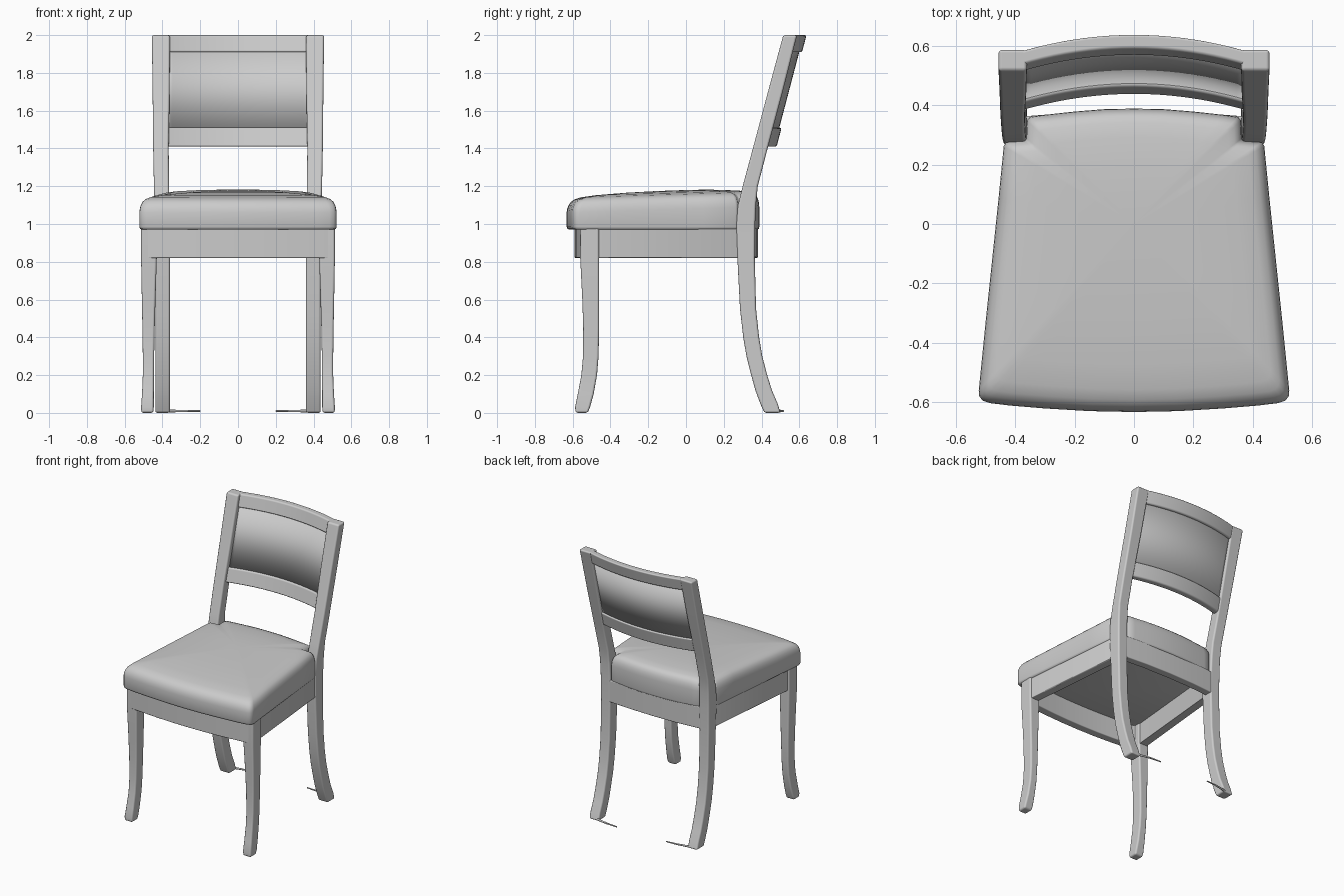
import bpy, bmesh


def make(name, bm, bevel=0.0, mirror=False):
    """Turn a bmesh into a smooth object with optional mirror and rounded edges."""
    bmesh.ops.recalc_face_normals(bm, faces=bm.faces)
    me = bpy.data.meshes.new(name)
    bm.to_mesh(me)
    bm.free()
    for p in me.polygons:
        p.use_smooth = True
    ob = bpy.data.objects.new(name, me)
    bpy.context.collection.objects.link(ob)
    if mirror:
        m = ob.modifiers.new("Mirror", 'MIRROR')
        m.use_mirror_merge = False
    if bevel:
        b = ob.modifiers.new("Bevel", 'BEVEL')
        b.width, b.segments = bevel, 3
        b.limit_method, b.angle_limit = 'ANGLE', 0.7
        b.harden_normals = True
    return ob


def bridge(bm, rings, closed=False):
    """Skin consecutive rings of points, capped unless closed end to end."""
    vs = [[bm.verts.new(p) for p in r] for r in rings]
    n = len(vs[0])
    pairs = list(zip(vs, vs[1:])) + ([(vs[-1], vs[0])] if closed else [])
    for a, b in pairs:
        for i in range(n):
            j = (i + 1) % n
            bm.faces.new((a[i], a[j], b[j], b[i]))
    if not closed:
        bm.faces.new(vs[0])
        bm.faces.new(vs[-1])


def both_sides(half):
    """Mirror a half outline running from front centre to back centre."""
    return half + [(-x, y) for x, y in half[-2:0:-1]]


def leg(name, sections):
    """Loft rectangular sections (z, front y, back y, inner x, outer x)."""
    bm = bmesh.new()
    bridge(bm, [[(x0, y0, z), (x1, y0, z), (x1, y1, z), (x0, y1, z)]
                for z, y0, y1, x0, x1 in sections])
    return make(name, bm, 0.012, True)


def back_slab(name, z0, z1, inset, thick, bevel):
    """Curved slab leaning with the backrest and bowed towards the back."""
    n, half = 20, 0.385
    bm = bmesh.new()
    rings = []
    for i in range(n + 1):
        x = half * (2 * i / n - 1)
        bow = -0.05 * (x / 0.36) ** 2 + inset
        f0 = 0.435 + (z0 - 1.41) * 0.263 + bow
        f1 = 0.435 + (z1 - 1.41) * 0.263 + bow
        rings.append([(x, f0, z0), (x, f0 + thick, z0), (x, f1 + thick, z1), (x, f1, z1)])
    bridge(bm, rings)
    return make(name, bm, bevel)


# Front legs, sabre curved towards the front
leg("front_legs", [
    (0.0, -0.585, -0.52, 0.448, 0.512), (0.03, -0.587, -0.508, 0.446, 0.513),
    (0.1, -0.573, -0.489, 0.446, 0.508), (0.2, -0.554, -0.471, 0.445, 0.504),
    (0.3, -0.545, -0.463, 0.444, 0.504), (0.45, -0.544, -0.46, 0.441, 0.506),
    (0.6, -0.549, -0.46, 0.437, 0.509), (0.82, -0.56, -0.46, 0.43, 0.513),
    (0.98, -0.56, -0.46, 0.43, 0.513)])

# Back legs running up into the backrest posts
leg("back_posts", [
    (0.0, 0.415, 0.5, 0.36, 0.438), (0.05, 0.393, 0.485, 0.36, 0.438),
    (0.12, 0.367, 0.455, 0.36, 0.438), (0.2, 0.345, 0.43, 0.36, 0.438),
    (0.3, 0.32, 0.404, 0.36, 0.438), (0.4, 0.303, 0.387, 0.36, 0.438),
    (0.55, 0.286, 0.371, 0.36, 0.438), (0.82, 0.272, 0.364, 0.36, 0.438),
    (1.0, 0.266, 0.366, 0.36, 0.44), (1.1, 0.275, 0.37, 0.362, 0.442),
    (1.2, 0.3, 0.38, 0.365, 0.445), (1.4, 0.354, 0.432, 0.367, 0.449),
    (1.7, 0.434, 0.512, 0.362, 0.452), (2.0, 0.515, 0.588, 0.36, 0.456)])

# Apron frame with bowed front and back
outer = both_sides([(0, -0.59), (0.13, -0.588), (0.25, -0.582), (0.43, -0.567), (0.51, -0.555),
                    (0.43, 0.28), (0.37, 0.362), (0.2, 0.375), (0, 0.38)])
inner = both_sides([(0, -0.53), (0.13, -0.528), (0.25, -0.522), (0.425, -0.507), (0.44, -0.49),
                    (0.37, 0.27), (0.36, 0.305), (0.2, 0.318), (0, 0.322)])
bm = bmesh.new()
bridge(bm, [[(x, y, z) for x, y in o]
            for o, z in ((outer, 0.82), (outer, 0.98), (inner, 0.98), (inner, 0.82))], closed=True)
make("apron", bm, 0.006)

# Upholstered seat, notched around the posts and crowned
outline = both_sides([
    (0, -0.632), (0.15, -0.629), (0.3, -0.62), (0.42, -0.61), (0.485, -0.602),
    (0.508, -0.594), (0.52, -0.58), (0.522, -0.56), (0.5, -0.34), (0.478, -0.13),
    (0.455, 0.09), (0.438, 0.262), (0.43, 0.275), (0.37, 0.28), (0.362, 0.288),
    (0.36, 0.348), (0.35, 0.36), (0.3, 0.367), (0.2, 0.378), (0.1, 0.386), (0, 0.388)])
levels = [(0.975, 0.97), (0.993, 0.974), (1, 0.985), (1, 1.08), (0.995, 1.1), (0.984, 1.118),
          (0.965, 1.135), (0.935, 1.148), (0.88, 1.158), (0.75, 1.167), (0.5, 1.175),
          (0.25, 1.179), (0.02, 1.18)]
bm = bmesh.new()
bridge(bm, [[(x * s, y * s, z + 0.03 * y * s * (z > 1)) for x, y in outline] for s, z in levels])
make("seat_cushion", bm)

# Backrest: thick rails above and below a recessed panel
back_slab("top_rail", 1.91, 2.0, 0.0, 0.048, 0.01)
back_slab("bottom_rail", 1.41, 1.51, 0.0, 0.045, 0.01)
back_slab("back_panel", 1.49, 1.93, 0.011, 0.022, 0.0)

# Thin spurs on the floor beside the back feet
for side in (-1, 1):
    cu = bpy.data.curves.new("floor_spur", 'CURVE')
    cu.dimensions, cu.bevel_depth, cu.bevel_resolution, cu.use_fill_caps = '3D', 0.007, 2, True
    sp = cu.splines.new('POLY')
    path = [(0.42, 0.48), (0.35, 0.497), (0.28, 0.51), (0.2, 0.515)]
    sp.points.add(len(path) - 1)
    for pt, (x, y), r in zip(sp.points, path, (1.3, 1.0, 0.8, 0.6)):
        pt.co = (x * side, y, 0.01, 1)
        pt.radius = r
    bpy.context.collection.objects.link(bpy.data.objects.new("floor_spur", cu))
